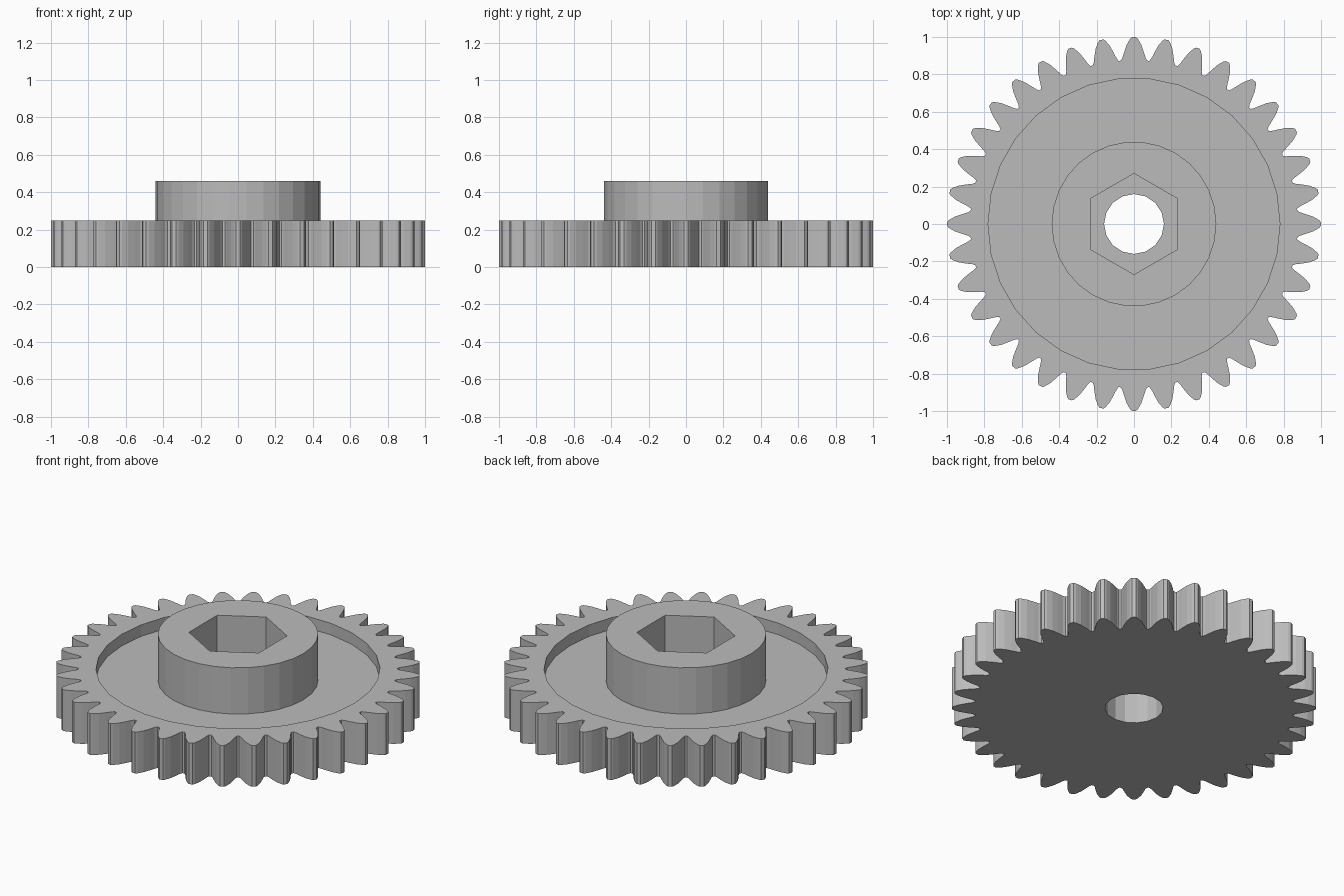
import bpy, bmesh
from math import cos, sin, radians, pi

if "Cube" in bpy.data.objects:
    bpy.data.objects.remove(bpy.data.objects["Cube"], do_unlink=True)

TEETH = 36
GEAR_TOP, WEB_TOP, HUB_TOP = 0.25, 0.18, 0.46
POCKET_FLOOR = 0.21

grey = bpy.data.materials.new("plain grey")
grey.use_nodes = True
colour = (0.5, 0.5, 0.5, 1)
grey.diffuse_color = colour
grey.node_tree.nodes["Principled BSDF"].inputs["Base Color"].default_value = colour


def prism(name, outline, z0, z1):
    """Closed straight prism over a flat outline."""
    bm = bmesh.new()
    base = bm.faces.new([bm.verts.new((x, y, z0)) for x, y in outline])
    top = bmesh.ops.extrude_face_region(bm, geom=[base])["geom"]
    moved = [v for v in top if isinstance(v, bmesh.types.BMVert)]
    bmesh.ops.translate(bm, verts=moved, vec=(0, 0, z1 - z0))
    bmesh.ops.recalc_face_normals(bm, faces=bm.faces)
    mesh = bpy.data.meshes.new(name)
    bm.to_mesh(mesh)
    bm.free()
    mesh.materials.append(grey)
    ob = bpy.data.objects.new(name, mesh)
    bpy.context.collection.objects.link(ob)
    return ob


def ring(radius, sides, turn=0):
    return [(radius * cos(turn + 2 * pi * i / sides),
             radius * sin(turn + 2 * pi * i / sides)) for i in range(sides)]


def gear_outline():
    # Half a tooth: radius and angle from the tooth centre, root to tip
    half = [(0.876, 4.6), (0.89, 4.0), (0.92, 3.3),
            (0.96, 2.3), (0.99, 1.2), (1.0, 0.6)]
    tooth = [(r, -a) for r, a in half] + [(r, a) for r, a in reversed(half)]
    points = []
    for i in range(TEETH):
        for r, a in tooth:
            angle = radians(a + i * 360 / TEETH)
            points.append((r * cos(angle), r * sin(angle)))
    return points


def combine(body, tool, operation):
    """Apply a boolean and remove the tool object."""
    tool.hide_render = True
    mod = body.modifiers.new(operation.lower(), "BOOLEAN")
    mod.object, mod.operation, mod.solver = tool, operation, "EXACT"
    bpy.context.view_layer.objects.active = body
    bpy.ops.object.modifier_apply(modifier=mod.name)
    bpy.data.objects.remove(tool, do_unlink=True)


# Toothed disc with a shallow dish in its upper face
gear = prism("gear_wheel", gear_outline(), 0, GEAR_TOP)
combine(gear, prism("dish", ring(0.78, 30), WEB_TOP, GEAR_TOP + 0.1), "DIFFERENCE")

# Raised round hub
combine(gear, prism("hub", ring(0.44, 30), WEB_TOP - 0.05, HUB_TOP), "UNION")

# Hexagonal pocket in the hub and a round bore through the middle
combine(gear, prism("hex_pocket", ring(0.27, 6, pi / 2), POCKET_FLOOR, HUB_TOP + 0.1), "DIFFERENCE")
combine(gear, prism("bore", ring(0.16, 16), -0.1, HUB_TOP + 0.1), "DIFFERENCE")
